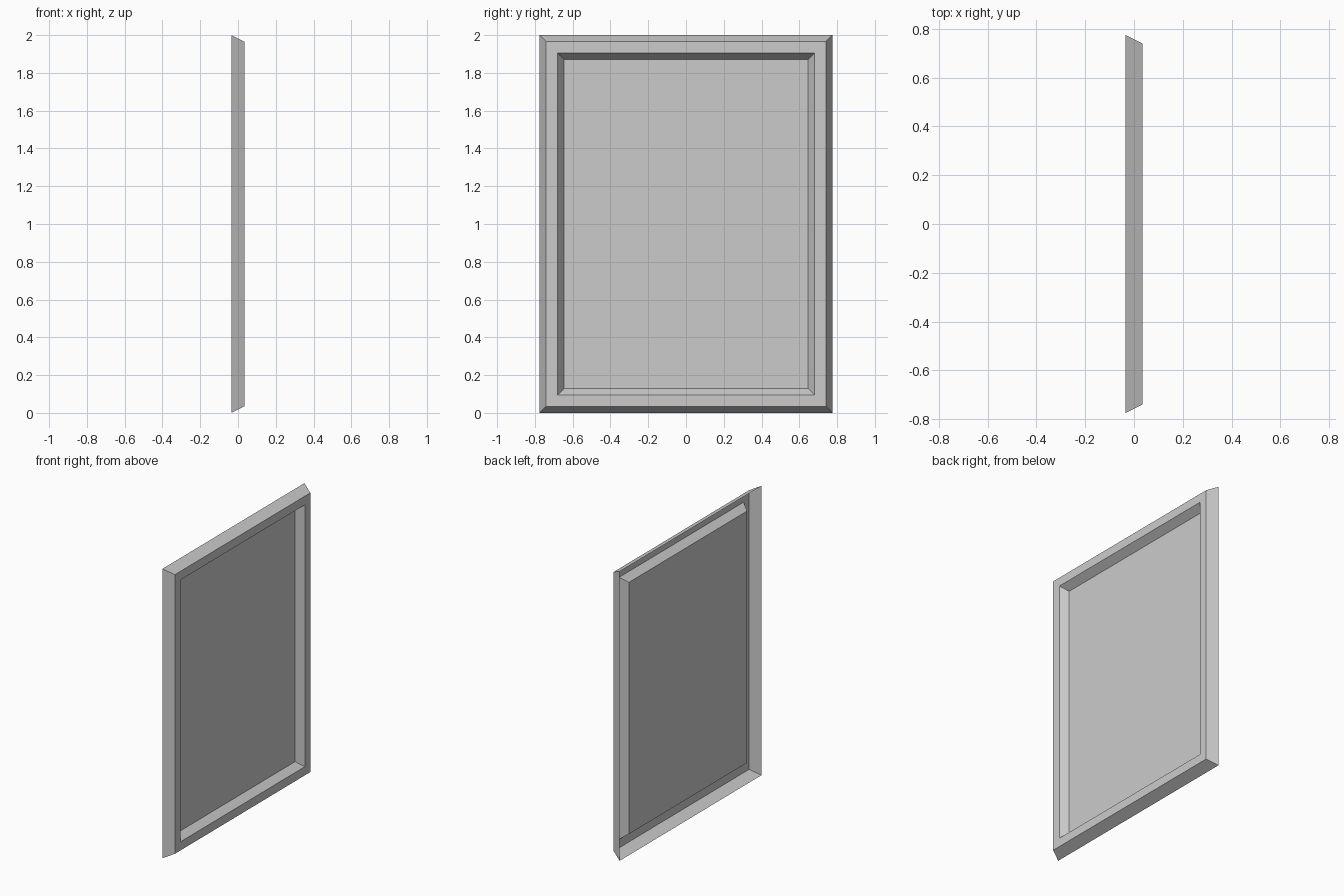
import bpy
import bmesh

HALF_WIDTH, HEIGHT = 0.775, 2.0

default_cube = bpy.data.objects.get("Cube")
if default_cube:
    bpy.data.objects.remove(default_cube, do_unlink=True)

# One plain grey for the whole panel
GREY = (0.6, 0.6, 0.6, 1.0)
grey = bpy.data.materials.new("plain_grey")
grey.use_nodes = True
grey.diffuse_color = GREY
grey.node_tree.nodes["Principled BSDF"].inputs["Base Color"].default_value = GREY

# Moulding profile from the outer rim inwards: (inset from the edge, x)
PROFILE = [(0.0, -0.035), (0.035, 0.035), (0.095, 0.035), (0.13, -0.015)]


def rectangle(bm, inset, x):
    """Four corner vertices of an upright rectangle facing +x."""
    y, low, high = HALF_WIDTH - inset, inset, HEIGHT - inset
    return [bm.verts.new((x, *c)) for c in ((-y, low), (y, low), (y, high), (-y, high))]


# Open-backed shell: outer bevel, flat frame, inner bevel, recessed panel
bm = bmesh.new()
rings = [rectangle(bm, inset, x) for inset, x in PROFILE]
for outer, inner in zip(rings, rings[1:]):
    for i in range(4):
        j = (i + 1) % 4
        bm.faces.new((outer[i], outer[j], inner[j], inner[i]))
bm.faces.new(rings[-1])

mesh = bpy.data.meshes.new("framed_panel")
bm.to_mesh(mesh)
bm.free()
mesh.materials.append(grey)
panel = bpy.data.objects.new("framed_panel", mesh)
bpy.context.collection.objects.link(panel)
